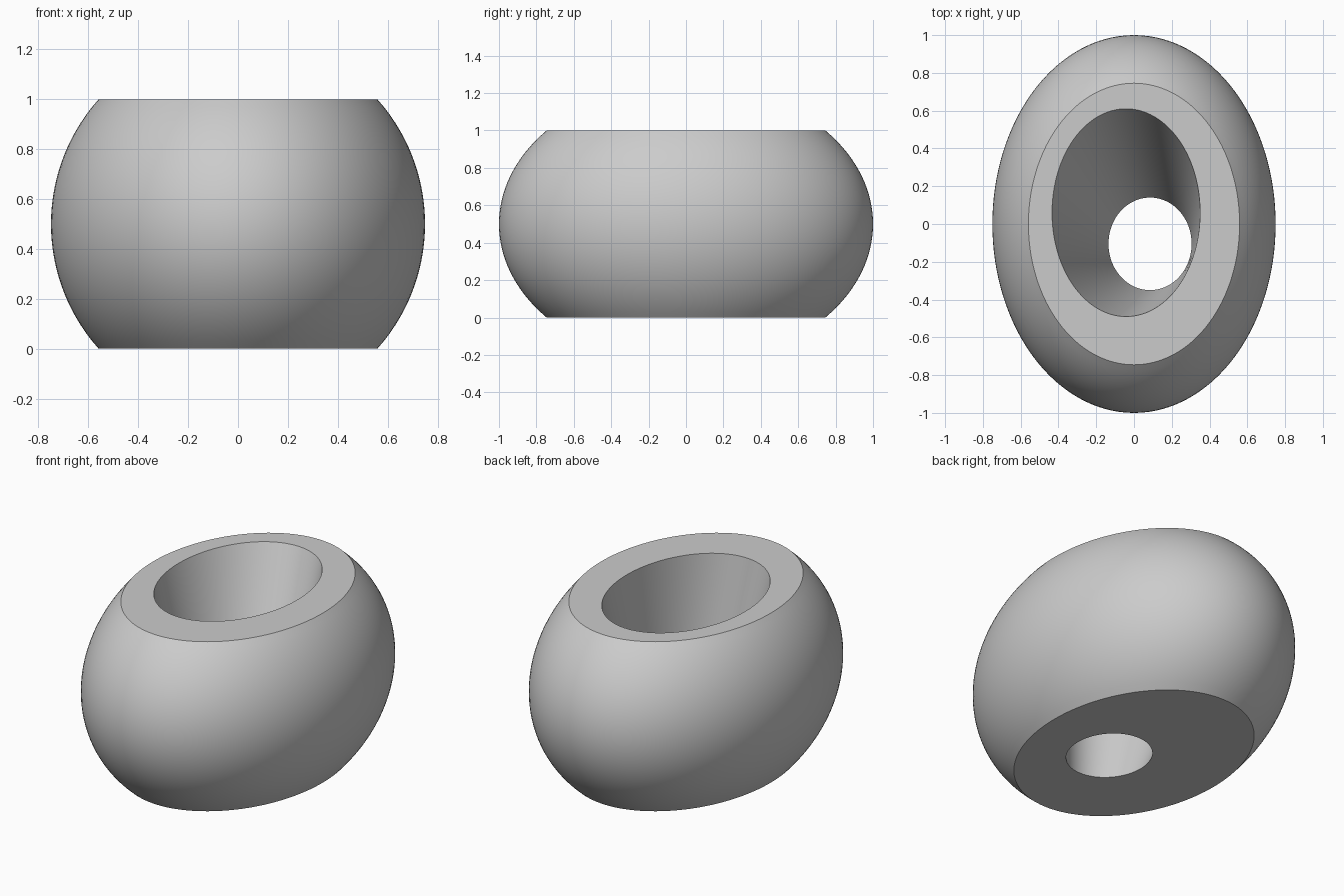
import bpy
import bmesh
from math import cos, sin, pi, sqrt, radians

if "Cube" in bpy.data.objects:
    bpy.data.objects.remove(bpy.data.objects["Cube"], do_unlink=True)

SEGMENTS = 128
OUTER_STEPS = 32
BORE_STEPS = 16

grey = bpy.data.materials.new("plain grey")
grey.use_nodes = True
colour = (0.6, 0.6, 0.6, 1)
grey.diffuse_color = colour
grey.node_tree.nodes["Principled BSDF"].inputs["Base Color"].default_value = colour


def ellipse(bm, cx, cy, rx, ry, z):
    """Ring of vertices at one height."""
    angles = [2 * pi * i / SEGMENTS for i in range(SEGMENTS)]
    return [bm.verts.new((cx + rx * cos(a), cy + ry * sin(a), z)) for a in angles]


def mix(a, b, t):
    return a + (b - a) * t


bm = bmesh.new()
rings = []

# Outer wall: ellipsoid cut flat at the base and the top
for i in range(OUTER_STEPS + 1):
    z = i / OUTER_STEPS
    s = sqrt(1 - ((z - 0.5) / 0.75) ** 2)
    rings.append(ellipse(bm, 0, 0, 0.75 * s, s, z))

# Bore: slanted loft from the wide top opening to the small base opening
top_hole = (-0.042, 0.06, 0.392, 0.55)
base_hole = (0.085, -0.105, 0.22, 0.245)
for i in range(BORE_STEPS + 1):
    t = i / BORE_STEPS
    rings.append(ellipse(bm, *[mix(a, b, t) for a, b in zip(top_hole, base_hole)], 1 - t))

# Join each ring to the next; the last closes onto the first as the base
for k, low in enumerate(rings):
    high = rings[(k + 1) % len(rings)]
    for i in range(SEGMENTS):
        j = (i + 1) % SEGMENTS
        bm.faces.new((low[i], low[j], high[j], high[i]))
bmesh.ops.recalc_face_normals(bm, faces=bm.faces)

mesh = bpy.data.meshes.new("hollow_body")
bm.to_mesh(mesh)
bm.free()
mesh.materials.append(grey)
body = bpy.data.objects.new("hollow_body", mesh)
bpy.context.collection.objects.link(body)

# Smooth walls with crisp rims
bpy.ops.object.select_all(action="DESELECT")
body.select_set(True)
bpy.context.view_layer.objects.active = body
bpy.ops.object.shade_smooth_by_angle(angle=radians(30))
